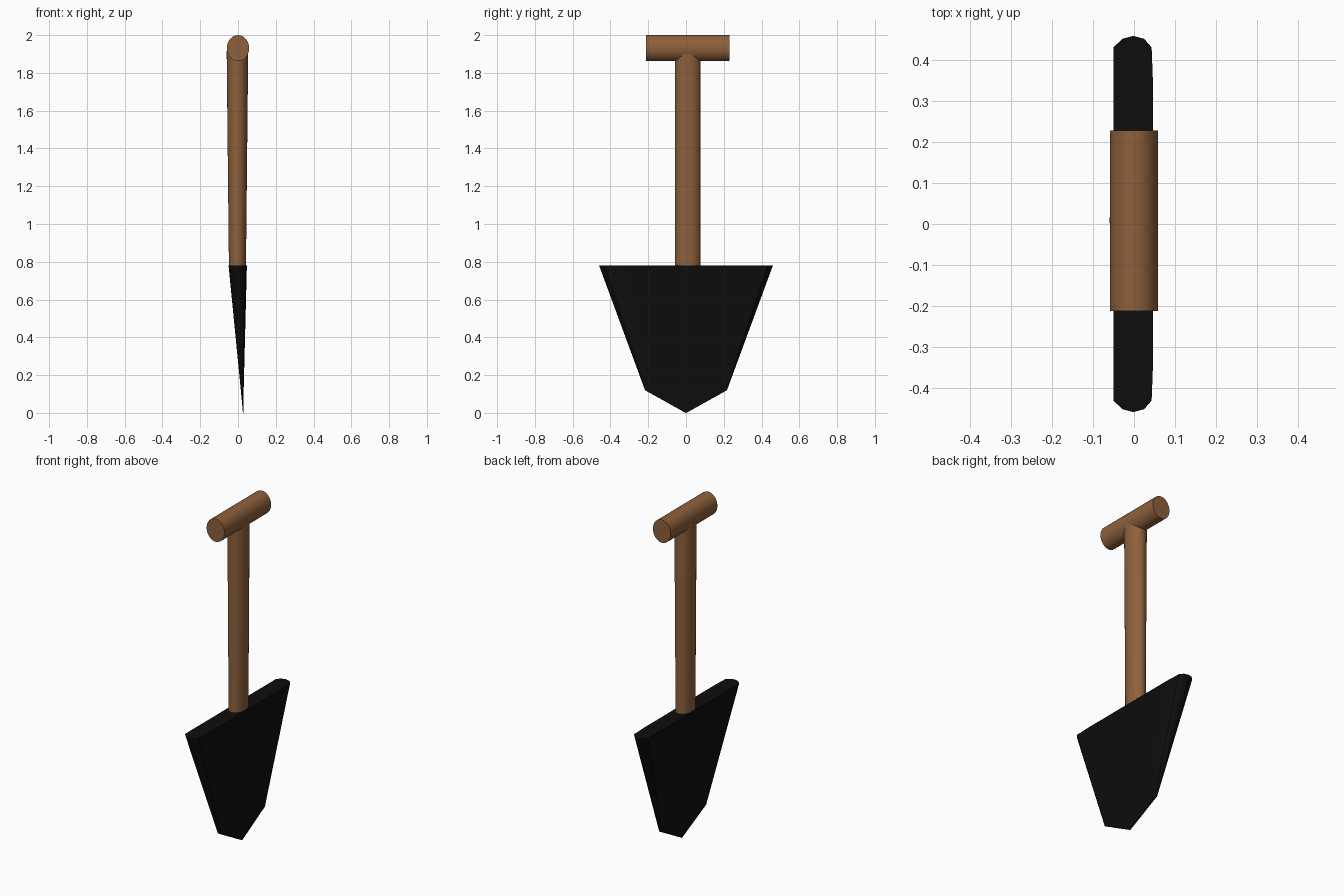
import bpy, bmesh, math

if "Cube" in bpy.data.objects:
    bpy.data.objects.remove(bpy.data.objects["Cube"])


def material(name, rgb):
    m = bpy.data.materials.new(name)
    m.diffuse_color = (*rgb, 1)
    m.use_nodes = True
    m.node_tree.nodes["Principled BSDF"].inputs["Base Color"].default_value = m.diffuse_color
    return m


wood = material("brown wood", (0.27, 0.118, 0.045))
iron = material("black iron", (0.004, 0.004, 0.004))


def loft(name, rings, mat):
    """Join rings of equal point count with quads and cap both ends."""
    bm = bmesh.new()
    loops = [[bm.verts.new(p) for p in ring] for ring in rings]
    n = len(loops[0])
    for a, b in zip(loops, loops[1:]):
        for i in range(n):
            j = (i + 1) % n
            bm.faces.new((a[i], a[j], b[j], b[i]))
    bm.faces.new(loops[0])
    bm.faces.new(loops[-1])
    bmesh.ops.remove_doubles(bm, verts=bm.verts, dist=0.0002)
    bmesh.ops.recalc_face_normals(bm, faces=bm.faces)
    me = bpy.data.meshes.new(name)
    bm.to_mesh(me)
    bm.free()
    ob = bpy.data.objects.new(name, me)
    bpy.context.collection.objects.link(ob)
    me.materials.append(mat)
    return ob


def smooth(ob):
    bpy.ops.object.select_all(action='DESELECT')
    ob.select_set(True)
    bpy.context.view_layer.objects.active = ob
    bpy.ops.object.shade_smooth_by_angle(angle=math.radians(35))


SIDES = 32
angles = [2 * math.pi * i / SIDES for i in range(SIDES)]

# Shaft: oval rod, a little thinner front to back at the blade
smooth(loft("shaft", [
    [(-0.003 + rx * math.cos(a), 0.009 + 0.068 * math.sin(a), z) for a in angles]
    for z, rx in ((0.76, 0.045), (1.915, 0.057))], wood))

# Cross grip: oval rod along y
smooth(loft("grip", [
    [(0.059 * math.cos(a), y, 1.931 + 0.069 * math.sin(a)) for a in angles]
    for y in (-0.213, 0.229)], wood))


# Blade: wedge with rounded side edges, narrowing to a point
def blade_ring(z, half, x_min, x_max):
    k = (x_max - x_min) / 0.097          # edge rounding follows thickness
    edge = [(0.0, 0.028), (0.22, 0.007), (0.5, 0.0), (0.77, 0.007), (0.96, 0.028), (1.0, 0.13)]
    pts = [(t, half - min(k * d, half)) for t, d in edge]
    pts += [(t, -y) for t, y in reversed(pts)]
    return [(x_min + t * (x_max - x_min), y, z) for t, y in pts]


loft("blade", [
    blade_ring(0.78, 0.46, -0.05, 0.047),
    blade_ring(0.12, 0.217, 0.015, 0.030),
    blade_ring(0.0, 0.002, 0.026, 0.028)], iron)
